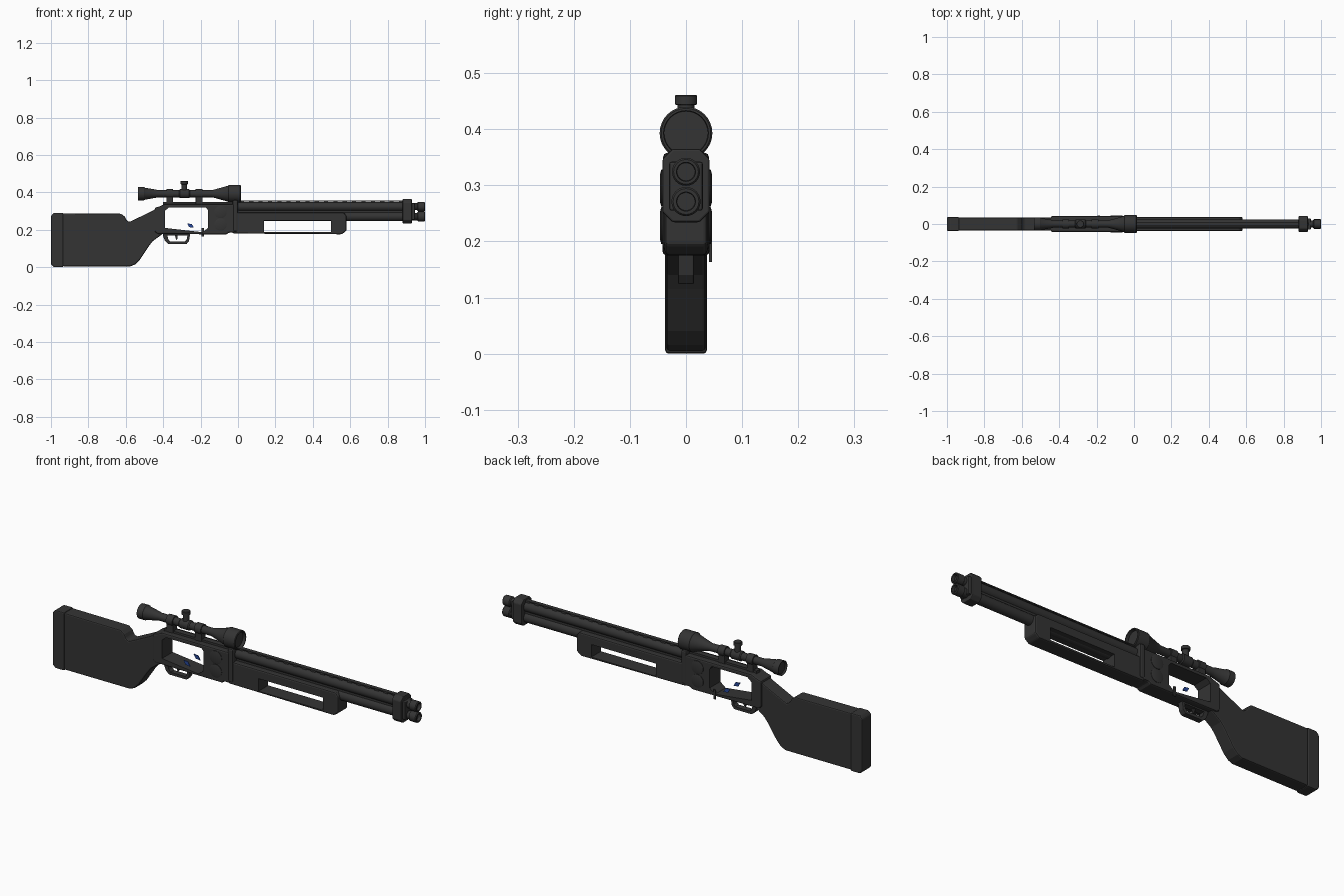
import bpy, bmesh, math
from mathutils import Vector, Matrix

if "Cube" in bpy.data.objects:
    bpy.data.objects.remove(bpy.data.objects["Cube"])


def material(name, rgb):
    m = bpy.data.materials.new(name)
    m.diffuse_color = (*rgb, 1)
    m.use_nodes = True
    m.node_tree.nodes["Principled BSDF"].inputs["Base Color"].default_value = m.diffuse_color
    return m


DARK = material("dark grey", (0.034, 0.034, 0.034))
BLUE = material("blue", (0.02, 0.065, 0.33))


def finish(name, bm, mat=DARK, bevel=0.0, smooth=False):
    bmesh.ops.recalc_face_normals(bm, faces=bm.faces)
    me = bpy.data.meshes.new(name)
    bm.to_mesh(me)
    bm.free()
    me.materials.append(mat)
    ob = bpy.data.objects.new(name, me)
    bpy.context.collection.objects.link(ob)
    if bevel:
        b = ob.modifiers.new("bevel", 'BEVEL')
        b.width, b.segments, b.limit_method = bevel, 2, 'ANGLE'
    if smooth:
        bpy.ops.object.select_all(action='DESELECT')
        ob.select_set(True)
        bpy.context.view_layer.objects.active = ob
        bpy.ops.object.shade_smooth_by_angle(angle=math.radians(35))
    return ob


def slab(name, pts, y0, y1, mat=DARK, bevel=0.0):
    """Side profile in x-z, extruded between two y values."""
    bm = bmesh.new()
    f = bm.faces.new([bm.verts.new((x, y0, z)) for x, z in pts])
    ext = bmesh.ops.extrude_face_region(bm, geom=[f])
    moved = [v for v in ext['geom'] if isinstance(v, bmesh.types.BMVert)]
    bmesh.ops.translate(bm, verts=moved, vec=(0, y1 - y0, 0))
    return finish(name, bm, mat, bevel)


def box(name, x0, x1, y0, y1, z0, z1, bevel=0.0):
    return slab(name, [(x0, z0), (x1, z0), (x1, z1), (x0, z1)], y0, y1, DARK, bevel)


def lathe(name, prof, origin=(0, 0, 0), axis='X', n=24):
    """Rings of (distance along axis, radius), capped at both ends."""
    bm = bmesh.new()
    rings = []
    for d, r in prof:
        ring = []
        for i in range(n):
            a = 2 * math.pi * i / n
            c, s = r * math.cos(a), r * math.sin(a)
            p = {'X': (d, c, s), 'Y': (c, d, s), 'Z': (c, s, d)}[axis]
            ring.append(bm.verts.new(Vector(p) + Vector(origin)))
        rings.append(ring)
    for a, b in zip(rings, rings[1:]):
        for i in range(n):
            bm.faces.new((a[i], a[(i + 1) % n], b[(i + 1) % n], b[i]))
    bm.faces.new(rings[0])
    bm.faces.new(rings[-1])
    return finish(name, bm, smooth=True)


def cut(ob, name, pts):
    """Cut an x-z shaped window right through a part."""
    cutter = slab(name, pts, -0.1, 0.1)
    cutter.hide_render = True
    mod = ob.modifiers.new("window", 'BOOLEAN')
    mod.operation, mod.object, mod.solver = 'DIFFERENCE', cutter, 'EXACT'
    dg = bpy.context.evaluated_depsgraph_get()
    me = bpy.data.meshes.new_from_object(ob.evaluated_get(dg))
    ob.modifiers.clear()
    ob.data = me
    bpy.data.objects.remove(cutter, do_unlink=True)


# Stock with butt pad
slab("stock", [(-0.94, 0.005), (-0.575, 0.005), (-0.55, 0.015), (-0.525, 0.04), (-0.475, 0.115),
               (-0.455, 0.14), (-0.40, 0.18), (-0.40, 0.325), (-0.43, 0.318), (-0.46, 0.30),
               (-0.58, 0.242), (-0.595, 0.25), (-0.605, 0.27), (-0.625, 0.286), (-0.94, 0.288)],
     -0.035, 0.035, bevel=0.006)
slab("butt_pad", [(-1, 0.015), (-0.985, 0), (-0.935, 0), (-0.935, 0.291), (-0.985, 0.291), (-1, 0.275)],
     -0.037, 0.037, bevel=0.006)

# Receiver with open window
receiver = slab("receiver", [(-0.445, 0.19), (-0.43, 0.178), (-0.06, 0.175), (-0.05, 0.185), (-0.02, 0.185),
                             (-0.02, 0.338), (-0.39, 0.338), (-0.42, 0.325), (-0.445, 0.318)],
                -0.042, 0.042, bevel=0.007)
cut(receiver, "window_cutter", [(-0.39, 0.21), (-0.19, 0.187), (-0.16, 0.21), (-0.16, 0.305),
                                (-0.172, 0.32), (-0.368, 0.32), (-0.39, 0.302)])
box("receiver_collar", -0.03, 0.0, -0.041, 0.041, 0.19, 0.358, 0.008)
box("scope_rail", -0.40, -0.02, -0.014, 0.014, 0.33, 0.348)

# Round side bosses, one pair on each side
for z in (0.295, 0.228):
    lathe("side_boss", [(-0.046, 0.026), (-0.044, 0.033), (0.044, 0.033), (0.046, 0.026)],
          (-0.093, 0, z), 'Y')
slab("side_catch", [(-0.195, 0.163), (-0.183, 0.163), (-0.183, 0.21), (-0.195, 0.21)], 0.041, 0.046)

# Blue marks on each side
for y in (-0.042, 0.038):
    slab("blue_mark", [(-0.272, 0.234), (-0.247, 0.231), (-0.236, 0.211), (-0.261, 0.214)], y, y + 0.004, BLUE)

# Trigger guard and trigger
guard = slab("trigger_guard", [(-0.40, 0.182), (-0.40, 0.165), (-0.39, 0.14), (-0.372, 0.124),
                               (-0.275, 0.124), (-0.262, 0.14), (-0.255, 0.182)], -0.014, 0.014, bevel=0.002)
cut(guard, "guard_cutter", [(-0.378, 0.170), (-0.372, 0.148), (-0.362, 0.138),
                            (-0.283, 0.138), (-0.275, 0.147), (-0.270, 0.170)])
slab("trigger", [(-0.34, 0.18), (-0.325, 0.18), (-0.322, 0.155), (-0.33, 0.146), (-0.334, 0.158)],
     -0.005, 0.005)

# Fore-end with long slot
fore = slab("fore_end", [(-0.04, 0.19), (-0.02, 0.18), (0.555, 0.176), (0.58, 0.195), (0.58, 0.275),
                         (0.565, 0.293), (-0.04, 0.293)], -0.038, 0.038, bevel=0.007)
cut(fore, "slot_cutter", [(0.14, 0.187), (0.497, 0.187), (0.497, 0.25), (0.14, 0.25)])

# Two stacked barrels with muzzle tips
for name, z, r in (("upper_barrel", 0.324, 0.024), ("lower_barrel", 0.271, 0.025)):
    lathe(name, [(-0.03, r), (0.93, r), (0.932, r - 0.005), (0.958, r - 0.005), (0.962, r + 0.001),
                 (0.996, r + 0.001), (1.0, r - 0.002), (1.0, 0.017), (0.985, 0.016)], (0, 0, z))
box("barrel_web", 0.0, 0.92, -0.012, 0.012, 0.28, 0.315)

# Raised sighting rib on small posts
box("top_rib", -0.02, 0.89, -0.010, 0.010, 0.352, 0.357)
for i in range(18):
    x = 0.01 + i * 0.05
    box("rib_post", x, x + 0.022, -0.008, 0.008, 0.343, 0.353)

# Muzzle band, an eight-sided collar
bm = bmesh.new()
w, c, z0, z1 = 0.042, 0.018, 0.234, 0.365
sec = [(-w, z0 + c), (-w + c, z0), (w - c, z0), (w, z0 + c), (w, z1 - c), (w - c, z1), (-w + c, z1), (-w, z1 - c)]
a, b = [[bm.verts.new((x, y, z)) for y, z in sec] for x in (0.88, 0.93)]
bm.faces.new(a)
bm.faces.new(b)
for i in range(8):
    bm.faces.new((a[i], a[(i + 1) % 8], b[(i + 1) % 8], b[i]))
finish("muzzle_band", bm, bevel=0.004)
box("band_lip", 0.925, 0.945, -0.03, 0.03, 0.255, 0.342, 0.004)

# Scope body
lathe("scope", [(-0.528, 0.028), (-0.535, 0.033), (-0.535, 0.036), (-0.503, 0.036), (-0.498, 0.032),
                (-0.44, 0.022), (-0.43, 0.019), (-0.14, 0.019), (-0.12, 0.024), (-0.055, 0.042),
                (-0.05, 0.047), (0.012, 0.047), (0.015, 0.044), (0.015, 0.040), (0.0, 0.039)],
      (0, 0, 0.393), n=32)
lathe("scope_middle", [(-0.315, 0.02), (-0.31, 0.024), (-0.262, 0.024), (-0.257, 0.02)], (0, 0, 0.393))

# Adjustment knob on top
lathe("scope_knob", [(0.40, 0.015), (0.443, 0.015), (0.444, 0.020), (0.459, 0.020), (0.461, 0.018)],
      (-0.287, 0, 0), 'Z')

# Two scope mounts
for x in (-0.365, -0.208):
    lathe("mount_ring", [(x - 0.018, 0.025), (x + 0.018, 0.025)], (0, 0, 0.393))
    box("mount_foot", x - 0.018, x + 0.018, -0.018, 0.018, 0.335, 0.388, 0.003)
